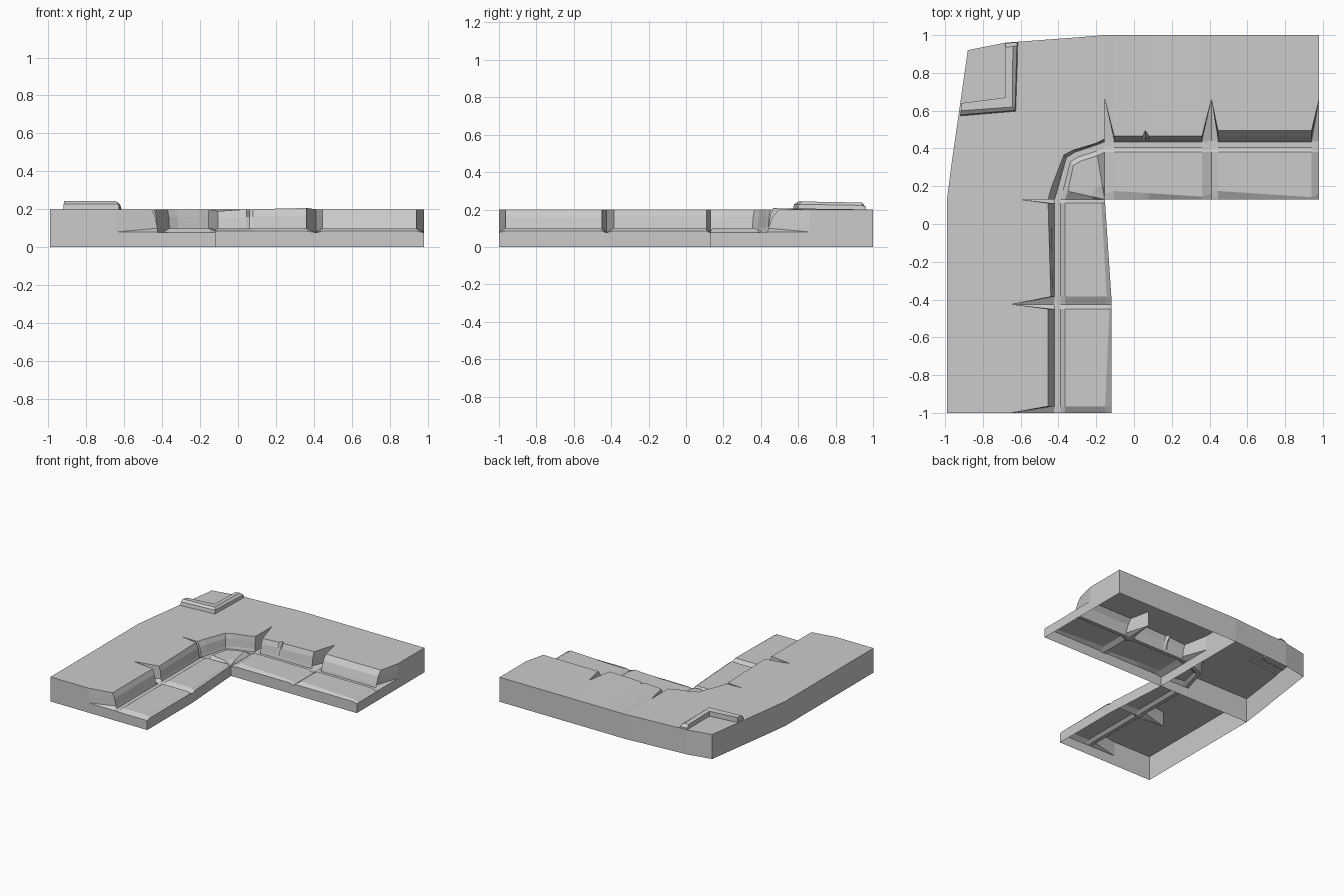
import bpy, bmesh
from mathutils import Vector

if "Cube" in bpy.data.objects:
    bpy.data.objects.remove(bpy.data.objects["Cube"])


def loft(name, stations):
    """Skin open-bottomed cross-sections; each is (outer xy, inner xy, profile).
    Profile points are (distance from the inner point, height)."""
    bm = bmesh.new()
    rows = []
    for outer, inner, prof in stations:
        o, i = Vector(outer), Vector(inner)
        length, way = (o - i).length, (o - i).normalized()
        row = []
        for d, z in prof:
            p = i + way * (length if d is None else d)
            row.append(bm.verts.new((p.x, p.y, z)))
        rows.append(row)
    for a, b in zip(rows, rows[1:]):
        for k in range(len(a) - 1):
            bm.faces.new((a[k], a[k + 1], b[k + 1], b[k]))
    bm.faces.new(rows[0])
    bm.faces.new(rows[-1])
    bmesh.ops.remove_doubles(bm, verts=bm.verts, dist=0.0005)
    bmesh.ops.recalc_face_normals(bm, faces=bm.faces)
    if sum(f.normal.z * f.calc_area() for f in bm.faces) < 0:
        bmesh.ops.reverse_faces(bm, faces=bm.faces)
    me = bpy.data.meshes.new(name)
    bm.to_mesh(me)
    bm.free()
    ob = bpy.data.objects.new(name, me)
    bpy.context.collection.objects.link(ob)
    return ob


def block(nose, back=0.05, top=0.2, lift=0.1, w=0.31):
    """Section through a stone: upper tier, gutter and raised tread."""
    return [(None, 0), (None, 0.2), (w + back, top), (w + back * 0.4, top - 0.04),
            (w, 0.1), (w - 0.005, 0.08), (w - 0.035, 0.08), (w - 0.06, lift),
            (nose, lift), (0, min(0.085, lift)), (0, 0)]


def joint(tail=0.53, w=0.31):
    """Section through the pointed crack between stones."""
    return [(None, 0), (None, 0.2), (tail, 0.2), (tail, 0.14), (tail, 0.08),
            (w, 0.079), (w - 0.035, 0.079), (w - 0.06, 0.077),
            (0.03, 0.077), (0, 0.077), (0, 0)]


# Right arm: two stones, with a small chip in the first one
def across(x, prof):
    return ((x, 1.0), (x, 0.13), prof)


loft("right_arm", [
    across(-0.155, joint()),
    across(-0.105, block(0.045, 0.025, 0.19)),
    across(0.045, block(0.035, 0.025, 0.20)),
    across(0.06, block(0.034, 0.055, 0.20)),
    across(0.08, block(0.033, 0.025, 0.20)),
    across(0.36, block(0.015, 0.025, 0.207)),
    across(0.41, joint()),
    across(0.445, block(0.045, 0.055)),
    across(0.94, block(0.012, 0.055)),
    across(0.98, joint()),
])


# Left arm: two stones running towards the front
def along(y, ix, make, **kw):
    w = ix + 0.425
    return ((-0.99, y), (ix, y), make(w=w, **kw))


loft("left_arm", [
    along(0.13, -0.155, joint, tail=0.445),
    along(0.11, -0.153, block, nose=0.02, back=0.03, top=0.2),
    along(-0.385, -0.12, block, nose=0.025, back=0.015, top=0.2),
    along(-0.425, -0.118, joint, tail=0.525),
    along(-0.45, -0.118, block, nose=0.012, back=0.03),
    along(-0.965, -0.118, block, nose=0.035, back=0.03),
    along(-1.0, -0.118, joint, tail=0.53),
])

# Corner piece: sections fan out around the inside corner
pivot = (-0.155, 0.13)
loft("corner_piece", [
    ((-0.155, 1.0), pivot, block(0.06, 0.01, lift=0.078)),
    ((-0.30, 0.988), pivot, block(0.07, 0.005, w=0.295)),
    ((-0.68, 0.96), pivot, block(0.075, 0.01, w=0.30)),
    ((-0.88, 0.92), pivot, block(0.08, 0.015, w=0.305)),
    ((-0.967, 0.31), pivot, block(0.07, 0.03, w=0.26)),
    ((-0.99, 0.13), pivot, block(0.06, 0.03, lift=0.078, w=0.27)),
])

# Raised L-shaped kerb on the outer corner
kerb = [(None, 0.19), (None, 0.24), (0.03, 0.243), (0.008, 0.228), (0, 0.19)]
kerb_low = [(d, min(z, 0.212)) for d, z in kerb]
loft("corner_kerb", [
    ((-0.912, 0.64), (-0.92, 0.57), kerb),
    ((-0.68, 0.67), (-0.625, 0.595), kerb),
    ((-0.68, 0.935), (-0.612, 0.945), [(d, z - 0.006) for d, z in kerb]),
    ((-0.68, 0.957), (-0.612, 0.963), kerb_low),
])
